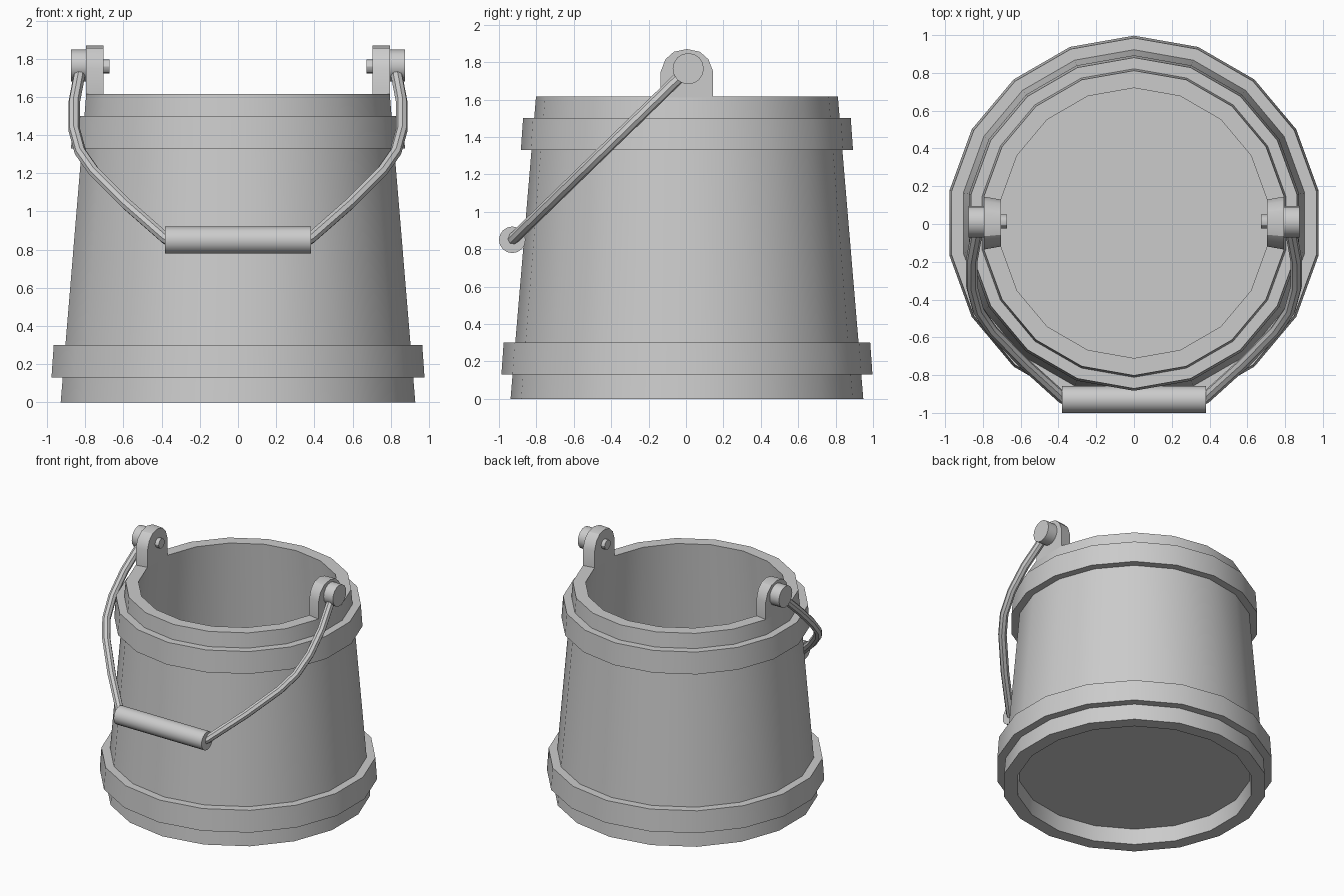
import bpy
import bmesh
from math import sin, cos, tau, pi
from mathutils import Matrix, Vector

if "Cube" in bpy.data.objects:
    bpy.data.objects.remove(bpy.data.objects["Cube"])

SIDES = 18
CENTRE_Y = 0.005

grey = bpy.data.materials.new("plain grey")
grey.use_nodes = True
colour = (0.6, 0.6, 0.6, 1)
grey.diffuse_color = colour
grey.node_tree.nodes["Principled BSDF"].inputs["Base Color"].default_value = colour


def finish(name, mesh):
    mesh.materials.clear()
    mesh.materials.append(grey)
    obj = bpy.data.objects.new(name, mesh)
    bpy.context.collection.objects.link(obj)
    bpy.ops.object.select_all(action="DESELECT")
    obj.select_set(True)
    bpy.context.view_layer.objects.active = obj
    bpy.ops.object.shade_smooth_by_angle(angle=pi / 6)
    return obj


def from_bmesh(name, bm):
    bmesh.ops.recalc_face_normals(bm, faces=bm.faces)
    mesh = bpy.data.meshes.new(name)
    bm.to_mesh(mesh)
    bm.free()
    return finish(name, mesh)


def lathe(name, profile, solid=False):
    """Revolve (radius, z) points; a solid is capped, otherwise the profile is a closed loop."""
    bm = bmesh.new()
    rings = [[bm.verts.new((r * sin(tau * i / SIDES), CENTRE_Y + r * cos(tau * i / SIDES), z))
              for i in range(SIDES)] for r, z in profile]
    pairs = list(zip(rings, rings[1:]))
    if solid:
        bm.faces.new(rings[0])
        bm.faces.new(rings[-1])
    else:
        pairs.append((rings[-1], rings[0]))
    for a, b in pairs:
        for i in range(SIDES):
            j = (i + 1) % SIDES
            bm.faces.new((a[i], a[j], b[j], b[i]))
    return from_bmesh(name, bm)


def rod(name, x0, x1, y, z, radius, segments):
    """Cylinder lying along x."""
    bm = bmesh.new()
    place = Matrix.Translation(((x0 + x1) / 2, y, z)) @ Matrix.Rotation(pi / 2, 4, "Y")
    bmesh.ops.create_cone(bm, cap_ends=True, segments=segments, radius1=radius,
                          radius2=radius, depth=abs(x1 - x0), matrix=place)
    return from_bmesh(name, bm)


# Tapered wall, recessed floor and two hoops
lathe("bucket_wall", [(0.943, 0), (0.807, 1.615), (0.715, 1.615), (0.843, 0)])
lathe("bucket_floor", [(0.85, 0.12), (0.845, 0.18)], solid=True)
lathe("lower_hoop", [(0.992, 0.13), (0.98, 0.30), (0.90, 0.30), (0.91, 0.13)])
lathe("upper_hoop", [(0.888, 1.33), (0.876, 1.50), (0.80, 1.50), (0.81, 1.33)])


def lug(name, side):
    """Round-topped ear raised from one rim facet."""
    half = [(0.14, 1.61), (0.14, 1.75), (0.115, 1.815), (0.07, 1.855)]
    outline = half + [(0, 1.87)] + [(-y, z) for y, z in reversed(half)]
    bm = bmesh.new()
    outer = [bm.verts.new((side * 0.795, CENTRE_Y + y, z)) for y, z in outline]
    inner = [bm.verts.new((side * 0.704, CENTRE_Y + y * 0.886, z)) for y, z in outline]
    bm.faces.new(outer)
    bm.faces.new(inner)
    for i in range(len(outline)):
        j = (i + 1) % len(outline)
        bm.faces.new((outer[i], outer[j], inner[j], inner[i]))
    return from_bmesh(name, bm)


PIVOT = Vector((0.012, 1.765))
GRIP = Vector((-0.929, 0.85))


def handle_arm(name, side):
    """Bent wire lying in the tilted plane between pivot and grip."""
    path = [(0.825, 1.745), (0.858, 1.57), (0.858, 1.43), (0.825, 1.31),
            (0.755, 1.21), (0.585, 1.04), (0.38, 0.86), (0.36, 0.85)]
    curve = bpy.data.curves.new(name, "CURVE")
    curve.dimensions = "3D"
    curve.bevel_depth = 0.031
    curve.bevel_resolution = 2
    curve.use_fill_caps = True
    spline = curve.splines.new("POLY")
    spline.points.add(len(path) - 1)
    for point, (x, z) in zip(spline.points, path):
        t = (PIVOT.y - z) / (PIVOT.y - GRIP.y)
        point.co = (side * x, PIVOT.x + t * (GRIP.x - PIVOT.x), z, 1)
    helper = bpy.data.objects.new("curve_helper", curve)
    bpy.context.collection.objects.link(helper)
    bpy.context.view_layer.update()
    evaluated = helper.evaluated_get(bpy.context.evaluated_depsgraph_get())
    mesh = bpy.data.meshes.new_from_object(evaluated)
    bpy.data.objects.remove(helper)
    return finish(name, mesh)


# Ears, pivots and handle arms on both sides
for label, side in (("left", 1), ("right", -1)):
    lug(label + "_lug", side)
    rod(label + "_pivot_cap", side * 0.79, side * 0.875, PIVOT.x, PIVOT.y, 0.083, 16)
    rod(label + "_pivot_pin", side * 0.673, side * 0.72, PIVOT.x, PIVOT.y - 0.005, 0.037, 12)
    handle_arm(label + "_handle_arm", side)

# Hand grip
rod("handle_grip", -0.382, 0.382, GRIP.x, GRIP.y, 0.071, 16)
